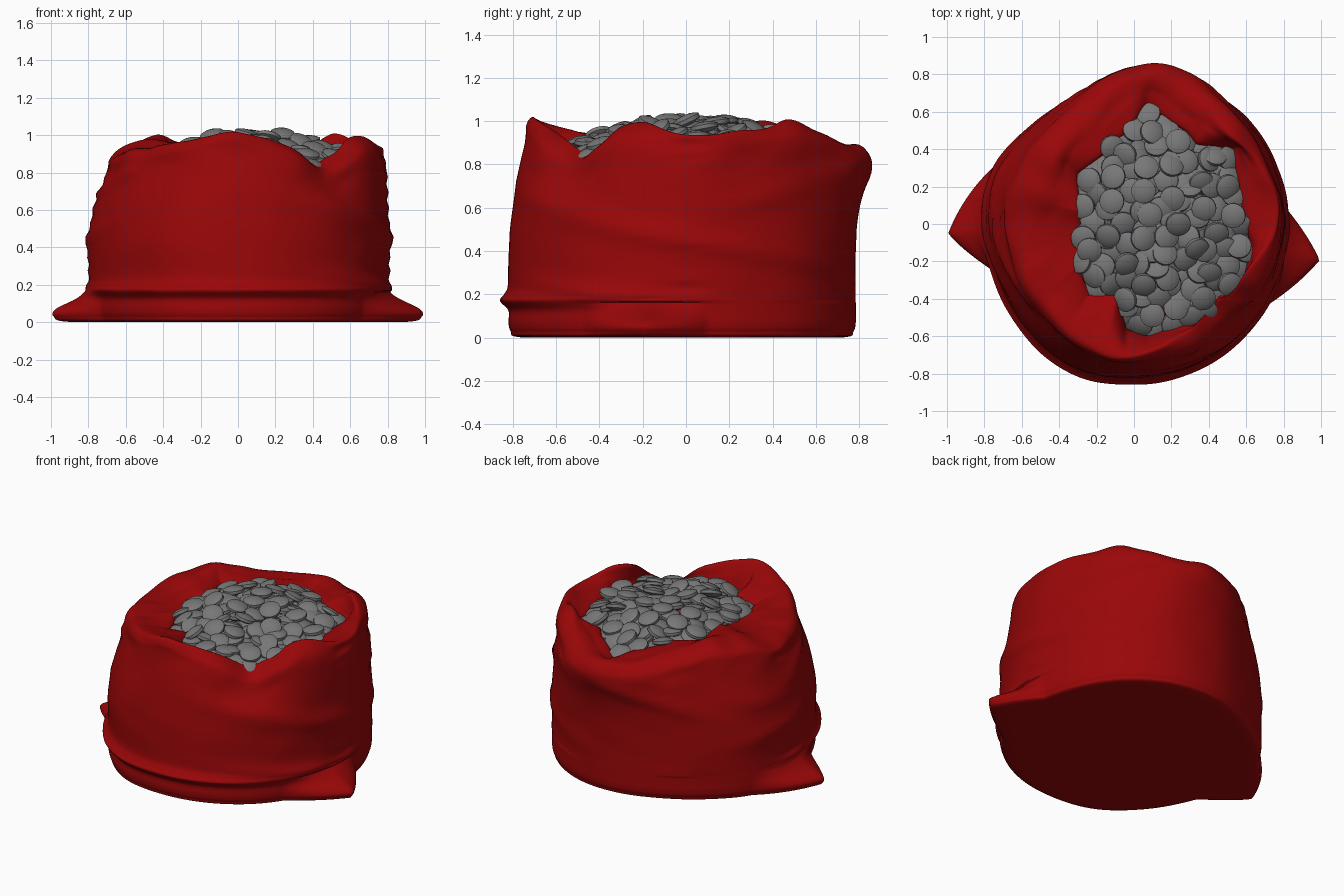
import bpy, bmesh, math, random
from mathutils import Vector, noise

cube = bpy.data.objects.get("Cube")
if cube:
    bpy.data.objects.remove(cube, do_unlink=True)
random.seed(4)


def make_material(name, colour, roughness):
    mat = bpy.data.materials.new(name)
    mat.use_nodes = True
    mat.diffuse_color = colour
    shader = mat.node_tree.nodes["Principled BSDF"]
    shader.inputs["Base Color"].default_value = colour
    shader.inputs["Roughness"].default_value = roughness
    return mat


red_cloth = make_material("red cloth", (0.32, 0.002, 0.0025, 1), 0.8)
grey_metal = make_material("grey metal", (0.185, 0.185, 0.185, 1), 0.5)

# Radii and heights (hundredths) at sixteen equal turns, counter-clockwise from the left side (+x)
WALL = [81, 81, 82, 81, 78, 75, 76, 80, 80, 78, 80, 83, 82, 82, 82, 81]
SHOULDER = [79, 78, 79, 86, 84, 75, 69, 70, 70, 69, 70, 74, 75, 75, 74, 77]
CREST = [76, 74, 70, 76, 79, 63, 56, 52, 57, 61, 63, 68, 70, 66, 62, 66]
CREST_Z = [94, 96, 100, 90, 89, 93, 99, 98, 93, 92, 94, 98, 102, 94, 85, 99]

# Ragged mouth of the sack, seen from above (hundredths)
MOUTH = [(58, 10), (53, 40), (34, 43), (28, 50), (7, 64), (-2, 52), (-15, 39),
         (-31, 27), (-29, 5), (-30, -25), (-24, -38), (-9, -39), (-4, -57),
         (7, -60), (21, -56), (40, -51), (43, -38), (57, -36), (63, -12)]


def spline(a, b, c, d, t):
    """Catmull-Rom step from b to c; works for numbers and vectors."""
    return b + (c - a) * (t / 2) + (a * 2 - b * 5 + c * 4 - d) * (t * t / 2) \
        + (b * 3 - a - c * 3 + d) * (t ** 3 / 2)


def around(table, angle):
    """Smooth periodic lookup by angle."""
    n = len(table)
    f = (angle / math.tau * n) % n
    i = int(f)
    return spline(*(table[(i + k) % n] for k in (-1, 0, 1, 2)), f - i) / 100


def turn(angle, centre):
    return (angle - centre + math.pi) % math.tau - math.pi


def mouth_radius(angle):
    """Distance to the mouth polygon, straight out from the centre."""
    ray = Vector((math.cos(angle), math.sin(angle)))
    for p, q in zip(MOUTH, MOUTH[1:] + MOUTH[:1]):
        p, q = Vector(p) / 100, Vector(q) / 100
        if turn(angle, math.atan2(p.y, p.x)) >= 0 > turn(angle, math.atan2(q.y, q.x)):
            edge = q - p
            hit = p.cross(edge) / ray.cross(edge)
            if hit > 0:
                return hit


def mound(x, y):
    """Height of the heap of coins."""
    return 0.995 - 0.36 * (x - 0.06) ** 2 - 0.42 * (y - 0.03) ** 2


def ear(angle):
    """Pinched bottom corners of the sack on both sides."""
    size = 0
    for centre, before, after, amount in ((183, 0.48, 0.3, 0.2), (-11, 0.42, 0.32, 0.205)):
        d = turn(angle, math.radians(centre))
        size += amount * max(0, 1 - abs(d) / (after if d > 0 else before)) ** 1.15
    return size


# Cloth folds: centre in degrees, angular width, height, slope, size
FOLDS = [
    (0, 0.9, 0.45, -0.13, 0.02),
    (-50, 0.5, 0.62, -0.14, 0.016),
    (-25, 0.6, 0.2, -0.09, 0.02),
    (180, 0.5, 0.45, 0.15, 0.016),
    (160, 0.3, 0.62, -0.1, 0.014),
    (35, 0.4, 0.68, 0.2, 0.02),
    (110, 0.4, 0.66, -0.2, 0.02),
    (200, 0.4, 0.75, 0.2, 0.02),
]


def fold_offset(angle, z):
    total = 0
    for centre, width, height, slope, size in FOLDS:
        d = turn(angle, math.radians(centre))
        ridge = (z - height - slope * d) / 0.04
        total += size * math.exp(-(d / width) ** 2 - ridge ** 2)
    # Small gathers along the two side seams
    for seam in (0, math.pi):
        total += 0.006 * math.sin(z * 75) * math.exp(-(turn(angle, seam) / 0.12) ** 2)
    return total


def sack_profile(angle):
    """Radius and height of the cloth from the underside over the rim to the coins."""
    wall, shoulder, crest = (around(t, angle) for t in (WALL, SHOULDER, CREST))
    top, hole = around(CREST_Z, angle), mouth_radius(angle)
    corner = ear(angle)
    hem = 0.04 * max(0, -math.sin(angle + 0.25)) ** 0.7
    heap = mound(hole * math.cos(angle), hole * math.sin(angle))
    lip = min(heap, top - 0.01)
    points = [
        (0, 0), (wall * 0.6, 0), (wall - 0.05 + corner * 0.8, 0.002),
        (wall - 0.01 + corner, 0.03), (wall + corner * 0.9, 0.07),
        (wall + corner * 0.35, 0.125), (wall + hem, 0.17),
        (wall + hem * 0.5, 0.2), (wall, 0.25), (wall, 0.42),
        (wall * 0.7 + shoulder * 0.3, 0.61),
        (shoulder, top - 0.13), (shoulder * 0.75 + crest * 0.25, top - 0.045),
        (crest, top), (crest * 0.5 + hole * 0.5, (top + lip) / 2 + 0.005),
        (hole, lip), (hole * 0.94, lip - 0.06),
        (hole * 0.5, mound(0, 0) - 0.12), (0, mound(0, 0) - 0.08)]
    return [Vector(p) for p in points]


def build_sack(columns=256, steps=5):
    bm = bmesh.new()
    grid = []
    for c in range(columns):
        angle = c / columns * math.tau
        pts = sack_profile(angle)
        line = []
        for i in range(len(pts) - 1):
            a, d = pts[max(i - 1, 0)], pts[min(i + 2, len(pts) - 1)]
            for s in range(steps):
                p = spline(a, pts[i], pts[i + 1], d, s / steps)
                if i + s == 0:
                    continue
                r, z = p.x, max(p.y, 0)
                # Wrinkles grow towards the gathered rim
                if 6 <= i < 15:
                    r += fold_offset(angle, z)
                    spot = Vector((math.cos(angle) * 3, math.sin(angle) * 3, z * 6))
                    rough = 0.022 if i > 10 else 0.006
                    r += rough * noise.noise(spot)
                    if 11 <= i < 14:
                        z += 0.02 * noise.noise(spot * 1.4)
                line.append(bm.verts.new((r * math.cos(angle), r * math.sin(angle), z)))
        grid.append(line)
    bottom = bm.verts.new((0, 0, 0))
    inside = bm.verts.new((0, 0, mound(0, 0) - 0.08))
    for c in range(columns):
        here, following = grid[c], grid[(c + 1) % columns]
        bm.faces.new((bottom, following[0], here[0]))
        bm.faces.new((here[-1], following[-1], inside))
        for k in range(len(here) - 1):
            bm.faces.new((here[k], following[k], following[k + 1], here[k + 1]))
    return finish("sack", bm, red_cloth, 50)


def finish(name, bm, mat, sharp):
    bmesh.ops.recalc_face_normals(bm, faces=bm.faces)
    mesh = bpy.data.meshes.new(name)
    bm.to_mesh(mesh)
    bm.free()
    mesh.materials.append(mat)
    mesh.shade_smooth()
    mesh.set_sharp_from_angle(angle=math.radians(sharp))
    obj = bpy.data.objects.new(name, mesh)
    bpy.context.collection.objects.link(obj)
    return obj


def build_coin():
    """Thick disc with softly domed faces, spun from a half profile."""
    bm = bmesh.new()
    half = [(0, 0.026), (0.03, 0.023), (0.053, 0.016), (0.066, 0.009)]
    outline = half + [(r, -z) for r, z in reversed(half)]
    verts = [bm.verts.new((r, 0, z)) for r, z in outline]
    edges = [bm.edges.new(pair) for pair in zip(verts, verts[1:])]
    bmesh.ops.spin(bm, geom=verts + edges, cent=(0, 0, 0), axis=(0, 0, 1),
                   angle=math.tau, steps=20)
    bmesh.ops.remove_doubles(bm, verts=bm.verts, dist=0.0005)
    return finish("coin", bm, grey_metal, 35)


def scatter_coins(coin):
    """Lay spaced coins in three loose layers over the heap."""
    spots = []
    for depth, gap in ((-0.045, 0.07), (-0.015, 0.09), (0.012, 0.125)):
        layer = []
        for attempt in range(3000):
            x, y = random.uniform(-0.45, 0.7), random.uniform(-0.65, 0.65)
            limit = mouth_radius(math.atan2(y, x)) - (0.01 if depth < 0 else 0.06)
            if math.hypot(x, y) < limit and all(math.dist((x, y), q) > gap for q in layer):
                layer.append((x, y))
                spots.append((x, y, depth))
    for i, (x, y, depth) in enumerate(spots):
        obj = coin if i == 0 else bpy.data.objects.new("coin", coin.data)
        if i:
            bpy.context.collection.objects.link(obj)
        obj.location = (x, y, mound(x, y) + depth + random.uniform(-0.01, 0.012))
        slope = Vector((x * 0.8, y * 0.8, 1))
        slope += Vector((random.gauss(0, 0.25), random.gauss(0, 0.25), 0))
        obj.rotation_euler = slope.to_track_quat("Z", "Y").to_euler()


build_sack()
scatter_coins(build_coin())
